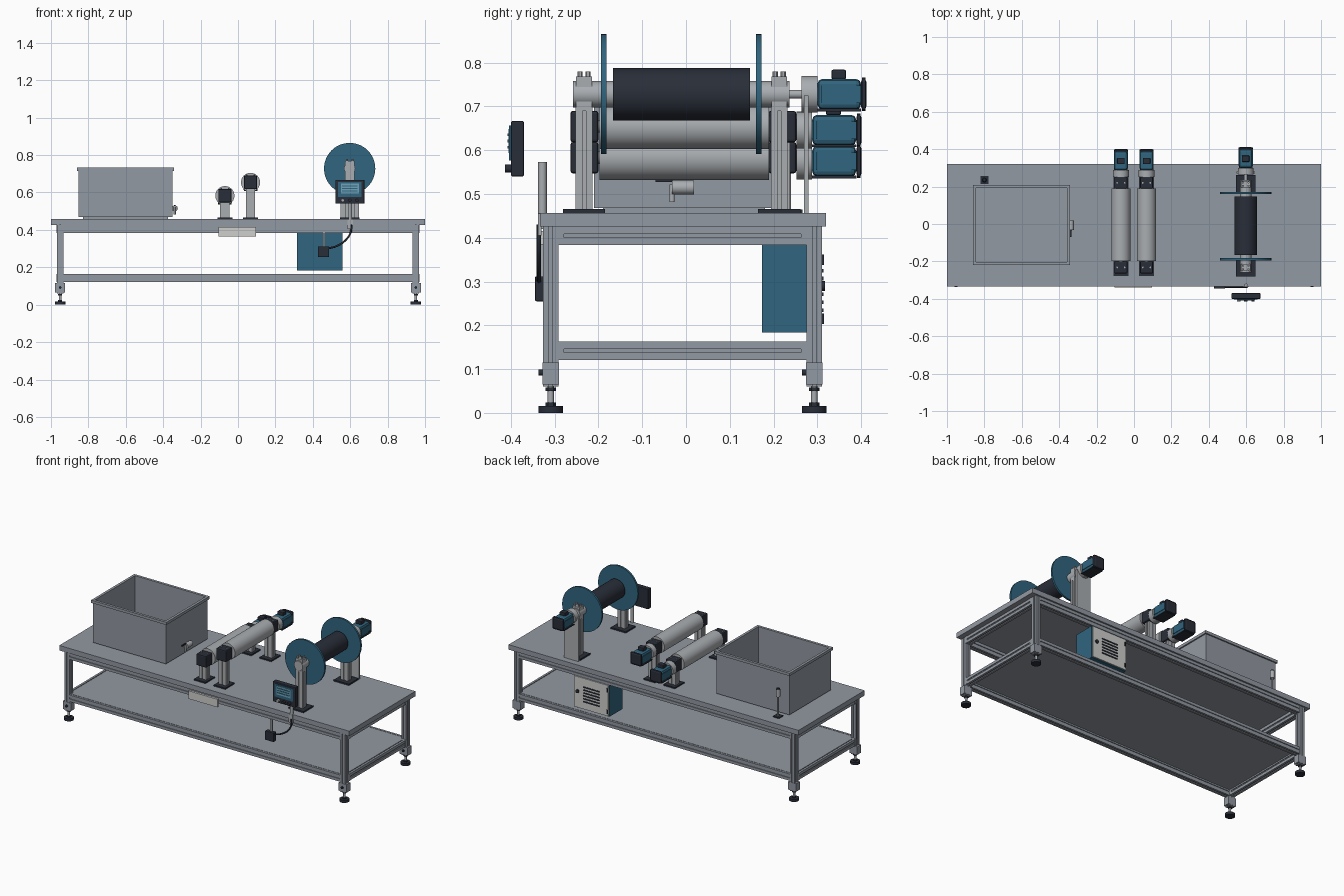
import bpy, bmesh, math
from mathutils import Vector, Matrix

cube = bpy.data.objects.get("Cube")
if cube:
    bpy.data.objects.remove(cube, do_unlink=True)


def material(name, r, g, b):
    m = bpy.data.materials.new(name)
    m.use_nodes = True
    m.diffuse_color = (r, g, b, 1)
    m.node_tree.nodes["Principled BSDF"].inputs["Base Color"].default_value = (r, g, b, 1)
    return m


STEEL = material("grey steel", 0.29, 0.32, 0.36)
BRIGHT = material("bright steel", 0.40, 0.42, 0.44)
DARK = material("dark graphite", 0.022, 0.027, 0.04)
BLUE = material("petrol blue", 0.03, 0.13, 0.21)
WHITE = material("off white", 0.62, 0.63, 0.61)
SCREEN = material("screen blue", 0.16, 0.36, 0.48)


def finish(name, bm, mat, smooth=False):
    bmesh.ops.recalc_face_normals(bm, faces=bm.faces)
    me = bpy.data.meshes.new(name)
    bm.to_mesh(me)
    bm.free()
    me.materials.append(mat)
    ob = bpy.data.objects.new(name, me)
    bpy.context.collection.objects.link(ob)
    if smooth:
        bpy.ops.object.select_all(action='DESELECT')
        ob.select_set(True)
        bpy.context.view_layer.objects.active = ob
        bpy.ops.object.shade_smooth_by_angle(angle=math.radians(35))
    return ob


def box(name, x, y, z, mat, bevel=0):
    """Box from three (low, high) ranges."""
    bm = bmesh.new()
    bmesh.ops.create_cube(bm, size=1)
    for v in bm.verts:
        v.co = [(a + b) / 2 + c * (b - a) for (a, b), c in zip((x, y, z), v.co)]
    if bevel:
        bmesh.ops.bevel(bm, geom=bm.edges[:], offset=bevel, segments=2, affect='EDGES', profile=0.5)
    return finish(name, bm, mat)


def around(c, half):
    return (c - half, c + half)


AXES = {"x": Matrix.Rotation(math.pi / 2, 4, 'Y'),
        "y": Matrix.Rotation(-math.pi / 2, 4, 'X'), "z": Matrix.Identity(4)}


def rod(name, axis, start, length, r, mat, sides=32, r2=None):
    """Cylinder starting at a point and running along an axis."""
    bm = bmesh.new()
    bmesh.ops.create_cone(bm, cap_ends=True, segments=sides, radius1=r,
                          radius2=r if r2 is None else r2, depth=length,
                          matrix=Matrix.Translation((0, 0, length / 2)))
    bm.transform(Matrix.Translation(start) @ AXES[axis])
    return finish(name, bm, mat, sides > 8)


def beam(name, axis, centre, length, w, h, mat=STEEL, slot=0.004, depth=0.005):
    """Slotted extrusion centred on a point; w and h are its section."""
    a, b = w / 2, h / 2
    quarter = [(a, -slot), (a - depth, -slot), (a - depth, slot), (a, slot), (a, b),
               (slot, b), (slot, b - depth), (-slot, b - depth), (-slot, b), (-a, b)]
    pts = quarter + [(-p, -q) for p, q in quarter]
    bm = bmesh.new()
    face = bm.faces.new([bm.verts.new((p, q, -length / 2)) for p, q in pts])
    top = bmesh.ops.extrude_face_region(bm, geom=[face])["geom"]
    bmesh.ops.translate(bm, vec=(0, 0, length), verts=[v for v in top if isinstance(v, bmesh.types.BMVert)])
    turn = {"x": Matrix(((0, 0, 1), (1, 0, 0), (0, 1, 0))).to_4x4(),
            "y": Matrix(((1, 0, 0), (0, 0, 1), (0, 1, 0))).to_4x4(), "z": Matrix.Identity(4)}[axis]
    bm.transform(Matrix.Translation(centre) @ turn)
    return finish(name, bm, mat)


# Table: top, shelf, slotted frame, levelling feet
MID = -0.008
LEG_X, LEG_Y = 0.951, 0.301
box("table_top", (-1, 1), (-0.333, 0.32), (0.426, 0.457), STEEL)
box("lower_shelf", (-0.95, 0.95), (-0.31, 0.294), (0.155, 0.163), STEEL)
for sx in (-1, 1):
    for sy in (-1, 1):
        x, y = sx * LEG_X, MID + sy * LEG_Y
        beam("leg", "z", (x, y, 0.243), 0.366, 0.034, 0.036)
        box("foot_bracket", around(x, 0.027), around(y, 0.019), (0.065, 0.115), STEEL)
        rod("bracket_bolt", "y", (x, y - 0.028, 0.092), 0.01, 0.007, DARK, 12)
        rod("foot_pad", "z", (x, y, 0), 0.016, 0.028, DARK)
        rod("foot_stem", "z", (x, y, 0.016), 0.046, 0.007, BRIGHT, 16)
        rod("foot_nut", "z", (x, y, 0.016), 0.008, 0.012, DARK, 6)
        rod("foot_lock_nut", "z", (x, y, 0.05), 0.008, 0.012, DARK, 6)
for z in (0.405, 0.142):
    for s in (-1, 1):
        beam("long_rail", "x", (0, MID + s * LEG_Y, z), 1.87, 0.034, 0.042)
        beam("end_rail", "y", (s * LEG_X, MID, z), 0.57, 0.034, 0.042)
        for t in (-1, 1):
            box("corner_joint", around(s * LEG_X, 0.019), around(MID + t * 0.277, 0.006),
                around(z, 0.021), STEEL)
box("front_label_plate", (-0.105, 0.095), (-0.339, -0.326), (0.366, 0.416), WHITE)

# Open tank with folded rim, base and drain valve
TX, TY = (-0.853, -0.35), (-0.21, 0.2)
W = 0.006
box("tank_floor", TX, TY, (0.468, 0.476), STEEL)
box("tank_base", (-0.83, -0.375), (-0.19, 0.18), (0.457, 0.468), STEEL)
for i in (0, 1):
    s = 2 * i - 1
    box("tank_end_wall", sorted((TX[i], TX[i] - s * W)), TY, (0.47, 0.732), STEEL)
    box("tank_side_wall", TX, sorted((TY[i], TY[i] - s * W)), (0.47, 0.732), STEEL)
    box("tank_end_rim", around(TX[i], 0.008), (TY[0] - 0.008, TY[1] + 0.008), (0.716, 0.733), STEEL)
    box("tank_side_rim", (TX[0] - 0.008, TX[1] + 0.008), around(TY[i], 0.008), (0.716, 0.733), STEEL)
rod("valve_pipe", "x", (-0.35, -0.012, 0.515), 0.02, 0.012, BRIGHT, 20)
rod("valve_body", "y", (-0.338, -0.032, 0.515), 0.05, 0.016, BRIGHT, 20)
rod("valve_spout", "z", (-0.338, -0.032, 0.482), 0.04, 0.006, BRIGHT, 16)
box("valve_handle", (-0.342, -0.334), (-0.07, -0.03), (0.528, 0.533), DARK)

# Signal pole beside the tank
box("pole_base", around(-0.8, 0.021), around(0.235, 0.021), (0.457, 0.463), DARK)
rod("pole", "z", (-0.8, 0.235, 0.463), 0.12, 0.005, BRIGHT, 16)
rod("pole_lamp", "z", (-0.8, 0.235, 0.583), 0.045, 0.013, BRIGHT, 20)
rod("pole_cap", "z", (-0.8, 0.235, 0.628), 0.008, 0.013, DARK, 20, 0.008)


def motor(x, y, z, length):
    """Geared motor pointing backwards from y."""
    rod("gear_flange", "y", (x, y, z), 0.036, 0.042, BRIGHT)
    box("motor_body", around(x, 0.035), (y + 0.036, y + length), around(z, 0.035), BLUE, 0.012)
    for s in (-1, 1):
        box("motor_rib", around(x + s * 0.035, 0.003), (y + 0.045, y + length), around(z, 0.02), BLUE)
    box("motor_end_cap", around(x, 0.038), (y + length, y + length + 0.012), around(z, 0.038), DARK, 0.01)
    box("motor_foot", around(x, 0.036), (y + 0.036, y + length), (z - 0.039, z - 0.033), DARK)
    box("terminal_box", around(x, 0.02), (y + 0.068, y + 0.102), (z + 0.034, z + 0.056), DARK, 0.004)


# Two driven rollers on posts
for x, z in ((-0.07, 0.583), (0.067, 0.654)):
    rod("roller", "y", (x, -0.198, z), 0.388, 0.051, BRIGHT, 48)
    rod("roller_shaft", "y", (x, -0.25, z), 0.51, 0.014, BRIGHT, 20)
    for y in (-0.232, 0.22):
        box("post_base", around(x, 0.04), around(y, 0.046), (0.457, 0.465), DARK)
        beam("roller_post", "z", (x, y, (z + 0.43) / 2), z - 0.5, 0.05, 0.036, BRIGHT)
        box("bearing_block", around(x, 0.035), around(y, 0.032), around(z, 0.036), DARK, 0.006)
        for s in (-1, 1):
            rod("bearing_bolt", "z", (x + s * 0.02, y, z + 0.034), 0.007, 0.005, BRIGHT, 6)
    motor(x, 0.252, z - 0.008, 0.137)

# Reel: core, side discs, clamped axle, posts and drive
RX, RZ = 0.597, 0.728
rod("reel_core", "y", (RX, -0.167, RZ), 0.313, 0.06, DARK, 48)
rod("reel_axle", "y", (RX, -0.258, RZ), 0.494, 0.03, BRIGHT)
rod("drive_shaft", "y", (RX, 0.23, RZ), 0.04, 0.01, BRIGHT, 16)
for y in (-0.188, 0.166):
    rod("reel_disc", "y", (RX, y - 0.006, RZ), 0.012, 0.137, BLUE, 64)
for y in (-0.233, 0.213):
    box("reel_post_base", around(RX, 0.052), around(y, 0.048), (0.457, 0.466), DARK)
    beam("reel_post", "z", (RX, y, 0.582), 0.232, 0.05, 0.038, BRIGHT)
    box("reel_clamp", around(RX, 0.025), around(y, 0.018), (0.69, 0.768), BRIGHT)
    for s in (-1, 1):
        for t in (-1, 1):
            rod("clamp_bolt", "z", (RX + s * 0.015, y + t * 0.009, 0.768), 0.012, 0.006, BRIGHT, 6)
box("motor_support_plate", around(RX, 0.05), (0.27, 0.28), (0.457, 0.725), BRIGHT)
motor(RX, 0.264, RZ, 0.136)

# Control panel with screen and buttons
box("panel_body", (0.52, 0.676), (-0.4, -0.37), (0.54, 0.667), DARK, 0.004)
box("panel_face", (0.535, 0.661), (-0.404, -0.399), (0.577, 0.657), BLUE)
box("panel_screen", (0.55, 0.646), (-0.406, -0.403), (0.594, 0.648), SCREEN)
for z in (0.607, 0.621, 0.635):
    box("screen_divider", (0.556, 0.64), (-0.408, -0.405), around(z, 0.003), BLUE)
for x in (0.56, 0.598, 0.636):
    rod("panel_button", "y", (x, -0.414, 0.558), 0.016, 0.009, BRIGHT if x < 0.57 else DARK, 16)
rod("panel_post", "z", (0.6, -0.328, 0.42), 0.153, 0.01, BRIGHT, 16)
box("panel_post_bracket", around(0.6, 0.014), (-0.338, -0.33), (0.405, 0.455), BRIGHT)

# Junction box with strap and cable
box("junction_box", (0.428, 0.487), (-0.345, -0.318), (0.255, 0.312), DARK, 0.003)
box("junction_strap", around(0.46, 0.006), (-0.332, -0.322), (0.312, 0.386), BRIGHT)
curve = bpy.data.curves.new("cable", 'CURVE')
curve.dimensions = '3D'
curve.bevel_depth = 0.005
path = [(0.48, 0.3), (0.53, 0.315), (0.58, 0.35), (0.603, 0.39), (0.605, 0.43)]
spline = curve.splines.new('BEZIER')
spline.bezier_points.add(len(path) - 1)
for p, (x, z) in zip(spline.bezier_points, path):
    p.co = (x, -0.336, z)
    p.handle_left_type = p.handle_right_type = 'AUTO'
curve.materials.append(DARK)
bpy.context.collection.objects.link(bpy.data.objects.new("cable", curve))

# Electrical cabinet under the back edge
box("cabinet", (0.315, 0.56), (0.174, 0.304), (0.184, 0.384), BLUE)
box("cabinet_door", (0.319, 0.556), (0.303, 0.311), (0.188, 0.38), WHITE)
for i in range(6):
    box("door_louver", (0.38, 0.49), (0.31, 0.314), around(0.235 + i * 0.018, 0.004), DARK)
rod("door_handle", "y", (0.53, 0.31, 0.29), 0.008, 0.011, DARK, 16)
for z in (0.215, 0.35):
    box("door_hinge", (0.321, 0.329), (0.31, 0.315), around(z, 0.012), DARK)
